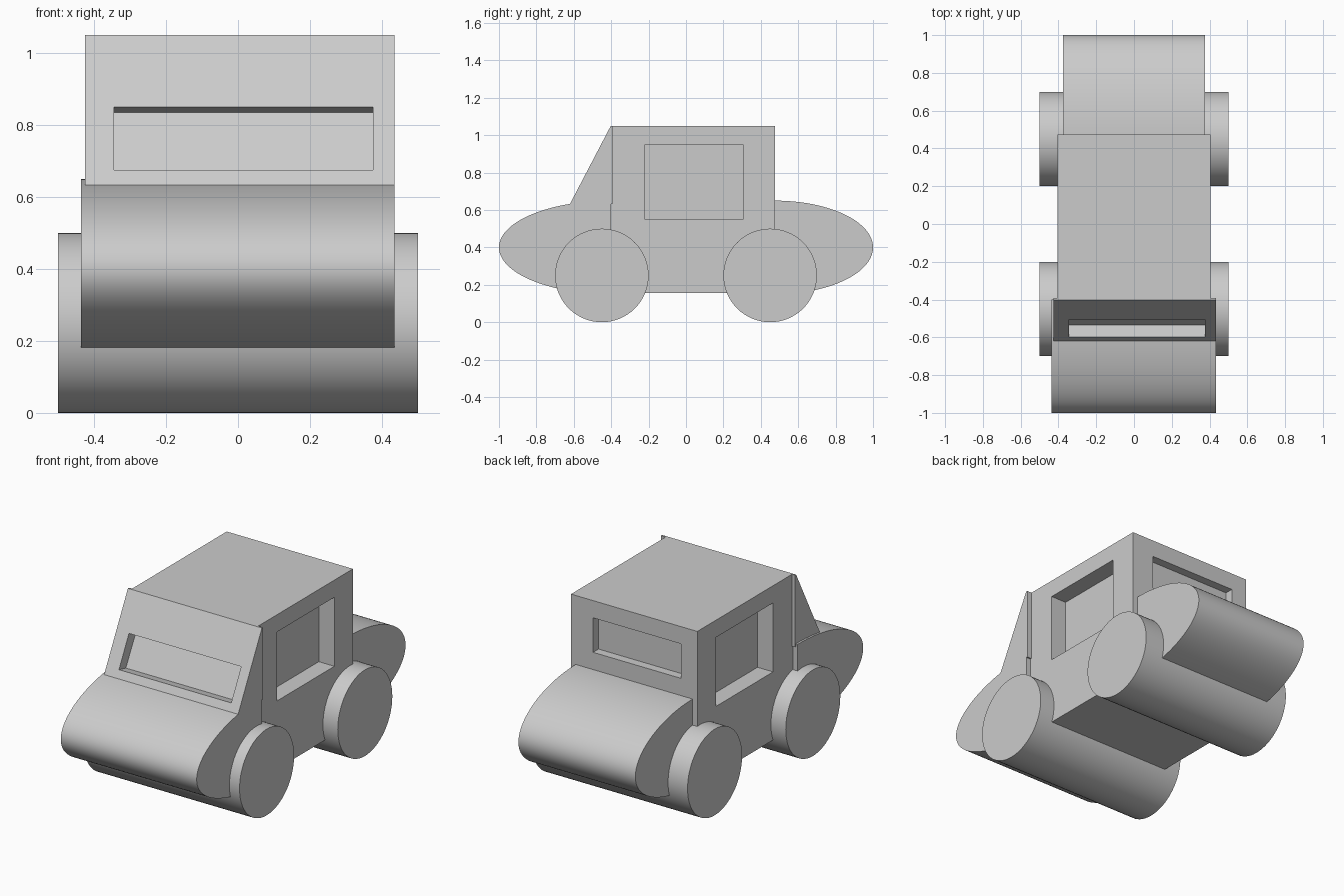
import bpy
import bmesh
import math

if "Cube" in bpy.data.objects:
    bpy.data.objects.remove(bpy.data.objects["Cube"], do_unlink=True)

grey = bpy.data.materials.new("light grey")
grey.use_nodes = True
GREY = (0.6, 0.6, 0.6, 1.0)
grey.diffuse_color = GREY
grey.node_tree.nodes["Principled BSDF"].inputs["Base Color"].default_value = GREY


def prism(name, profile, x0, x1, smooth=False):
    """Extrude a closed (y, z) profile along x."""
    bm = bmesh.new()
    face = bm.faces.new([bm.verts.new((x0, y, z)) for y, z in profile])
    side = bmesh.ops.extrude_face_region(bm, geom=[face])["geom"]
    for v in side:
        if isinstance(v, bmesh.types.BMVert):
            v.co.x = x1
    bmesh.ops.recalc_face_normals(bm, faces=bm.faces)
    mesh = bpy.data.meshes.new(name)
    bm.to_mesh(mesh)
    bm.free()
    mesh.materials.append(grey)
    obj = bpy.data.objects.new(name, mesh)
    bpy.context.collection.objects.link(obj)
    if smooth:
        activate(obj)
        bpy.ops.object.shade_smooth_by_angle(angle=math.radians(30))
    return obj


def activate(obj):
    bpy.ops.object.select_all(action="DESELECT")
    obj.select_set(True)
    bpy.context.view_layer.objects.active = obj


def rect(y0, y1, z0, z1):
    return [(y0, z0), (y1, z0), (y1, z1), (y0, z1)]


def arc(cy, cz, ry, rz, start, end, steps):
    """Points on an ellipse, angles in degrees."""
    angles = [math.radians(start + (end - start) * i / steps) for i in range(steps + 1)]
    return [(cy + ry * math.cos(a), cz + rz * math.sin(a)) for a in angles]


def cut(target, profile, x0, x1):
    """Carve a recess, then drop the cutter."""
    cutter = prism("window_cutter", profile, x0, x1)
    cutter.hide_render = True
    mod = target.modifiers.new("recess", "BOOLEAN")
    mod.operation = "DIFFERENCE"
    mod.solver = "EXACT"
    mod.object = cutter
    activate(target)
    bpy.ops.object.modifier_apply(modifier=mod.name)
    bpy.data.objects.remove(cutter, do_unlink=True)


# Cabin with recessed side and rear windows
cabin = prism("cabin", rect(-0.4, 0.475, 0.155, 1.05), -0.405, 0.405)
for s in (-1, 1):
    cut(cabin, rect(-0.22, 0.305, 0.55, 0.95), s * 0.305, s * 0.6)
cut(cabin, rect(0.425, 0.6, 0.75, 0.95), -0.302, 0.264)

# Rounded hood and boot, each half an ellipse
prism("hood", arc(-0.4, 0.4, 0.6, 0.25, 90, 270, 64), -0.437, 0.435, smooth=True)
prism("boot", arc(0.475, 0.4, 0.525, 0.25, -90, 90, 64), -0.375, 0.375, smooth=True)

# Sloping windscreen block with a recess square to its slope
windscreen = prism("windscreen", [(-0.62, 0.633), (-0.402, 1.05), (-0.392, 1.05), (-0.392, 0.633)],
                   -0.425, 0.435)
cut(windscreen, [(-0.535, 0.66), (-0.441, 0.835), (-0.571, 0.865), (-0.665, 0.69)], -0.345, 0.375)

# Full-width wheel rollers
for name, y in (("front_wheels", -0.45), ("rear_wheels", 0.45)):
    prism(name, arc(y, 0.25, 0.25, 0.25, 0, 354.375, 63), -0.5, 0.5, smooth=True)
